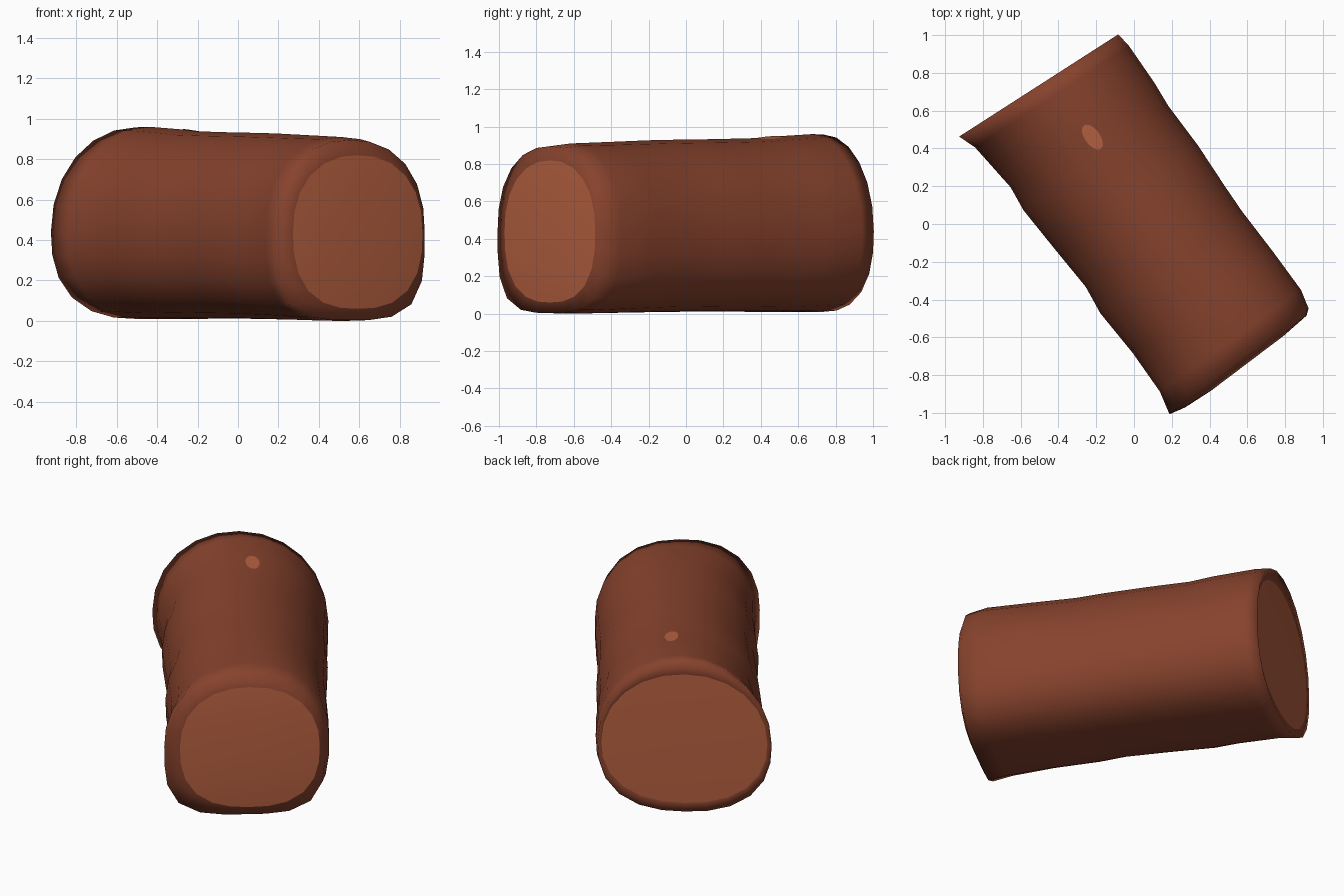
import bpy, bmesh, math
from mathutils import Vector

old = bpy.data.objects.get("Cube")
if old:
    bpy.data.objects.remove(old)

AXIS = Vector((0.585, -0.811, 0))    # along the log, back to front
SIDE = Vector((0.811, 0.585, 0))     # across the log
SEGS = 24
WAIST = 0.44                         # height where the log is widest


def material(name, rgb):
    m = bpy.data.materials.new(name)
    m.use_nodes = True
    m.diffuse_color = (*rgb, 1)
    m.node_tree.nodes["Principled BSDF"].inputs["Base Color"].default_value = (*rgb, 1)
    return m


bark = material("bark brown", (0.24, 0.055, 0.026))
wood = material("cut wood", (0.47, 0.119, 0.052))


def ring(t, left, right, low, high, top=1.95, bottom=2.8, slant=0.0):
    """Rounded cross-section at t along the log; top and bottom set squareness."""
    points = []
    for i in range(SEGS):
        a = math.tau * i / SEGS
        c, s = math.cos(a), math.sin(a)
        p = top if s > 0 else bottom
        r = (abs(c) ** p + abs(s) ** p) ** (-1 / p)
        across = (left + right) / 2 + r * c * (right - left) / 2
        up = WAIST + r * s * (high - WAIST if s > 0 else WAIST - low)
        points.append(AXIS * (t + slant * r * c) + SIDE * across + Vector((0, 0, up)))
    return points


def loft(name, rings, mat, tip=None):
    """Skin a row of rings, closing the last one on a tip point if given."""
    bm = bmesh.new()
    rows = [[bm.verts.new(p) for p in r] for r in rings]
    for a, b in zip(rows, rows[1:]):
        for i in range(SEGS):
            j = (i + 1) % SEGS
            bm.faces.new((a[i], a[j], b[j], b[i]))
    if tip:
        end = bm.verts.new(tip)
        for i in range(SEGS):
            bm.faces.new((rows[-1][i], rows[-1][(i + 1) % SEGS], end))
    bmesh.ops.recalc_face_normals(bm, faces=bm.faces)
    # an open disc must face away from the log's middle
    if tip:
        bm.normal_update()
        out = sum((f.normal for f in bm.faces), Vector())
        if out.dot(tip - Vector((0.03, 0, 0.45))) < 0:
            bmesh.ops.reverse_faces(bm, faces=bm.faces)
    mesh = bpy.data.meshes.new(name)
    bm.to_mesh(mesh)
    bm.free()
    mesh.materials.append(mat)
    for f in mesh.polygons:
        f.use_smooth = True
    obj = bpy.data.objects.new(name, mesh)
    bpy.context.collection.objects.link(obj)
    return obj


# Cut end outlines
back_edge = ring(-0.88, -0.455, 0.50, 0.06, 0.875, 2.1, 2.3, 0.027)
front_edge = ring(0.937, -0.347, 0.457, 0.06, 0.82, 2.25, 2.6, -0.009)

# Bark: slightly wavy sleeve with rolled rims
body = [
    back_edge,
    ring(-0.89, -0.48, 0.52, 0.01, 0.958, 2.05, 2.45, 0.027),
    ring(-0.80, -0.445, 0.53, 0.01, 0.96, 2.0, 2.5, 0.02),
    ring(-0.54, -0.416, 0.525, 0.01, 0.947),
    ring(-0.40, -0.432, 0.513, 0.01, 0.938),
    ring(-0.14, -0.418, 0.518, 0.012, 0.933),
    ring(0.12, -0.402, 0.507, 0.01, 0.93),
    ring(0.28, -0.421, 0.503, 0.008, 0.927),
    ring(0.55, -0.405, 0.511, 0.004, 0.918, 2.05, 3.0),
    ring(0.80, -0.408, 0.513, 0.0, 0.91, 2.2, 3.3),
    ring(0.915, -0.437, 0.488, 0.004, 0.895, 2.3, 3.5, -0.012),
    front_edge,
]
sleeve = loft("bark", body, bark)


# Cut faces, very slightly domed
def cut_face(name, edge, bulge):
    centre = sum(edge, Vector()) / SEGS
    inner = [centre.lerp(p, 0.6) + AXIS * bulge for p in edge]
    loft(name, [edge, inner], wood, centre + AXIS * bulge)


cut_face("front_cut", front_edge, 0.012)
cut_face("back_cut", back_edge, -0.005)

# Bare knot on top: a thin plate draped over the bark
bpy.context.view_layer.update()


def drape(x, y):
    hit, place, normal, index = sleeve.ray_cast(Vector((x, y, 2)), Vector((0, 0, -1)))
    return place + Vector((0, 0, 0.003))


outline = []
for i in range(SEGS):
    a = math.tau * i / SEGS
    offset = AXIS * 0.076 * math.cos(a) + SIDE * 0.04 * math.sin(a)
    outline.append(drape(-0.22 + offset.x, 0.46 + offset.y))
loft("knot", [outline], wood, drape(-0.22, 0.46))
